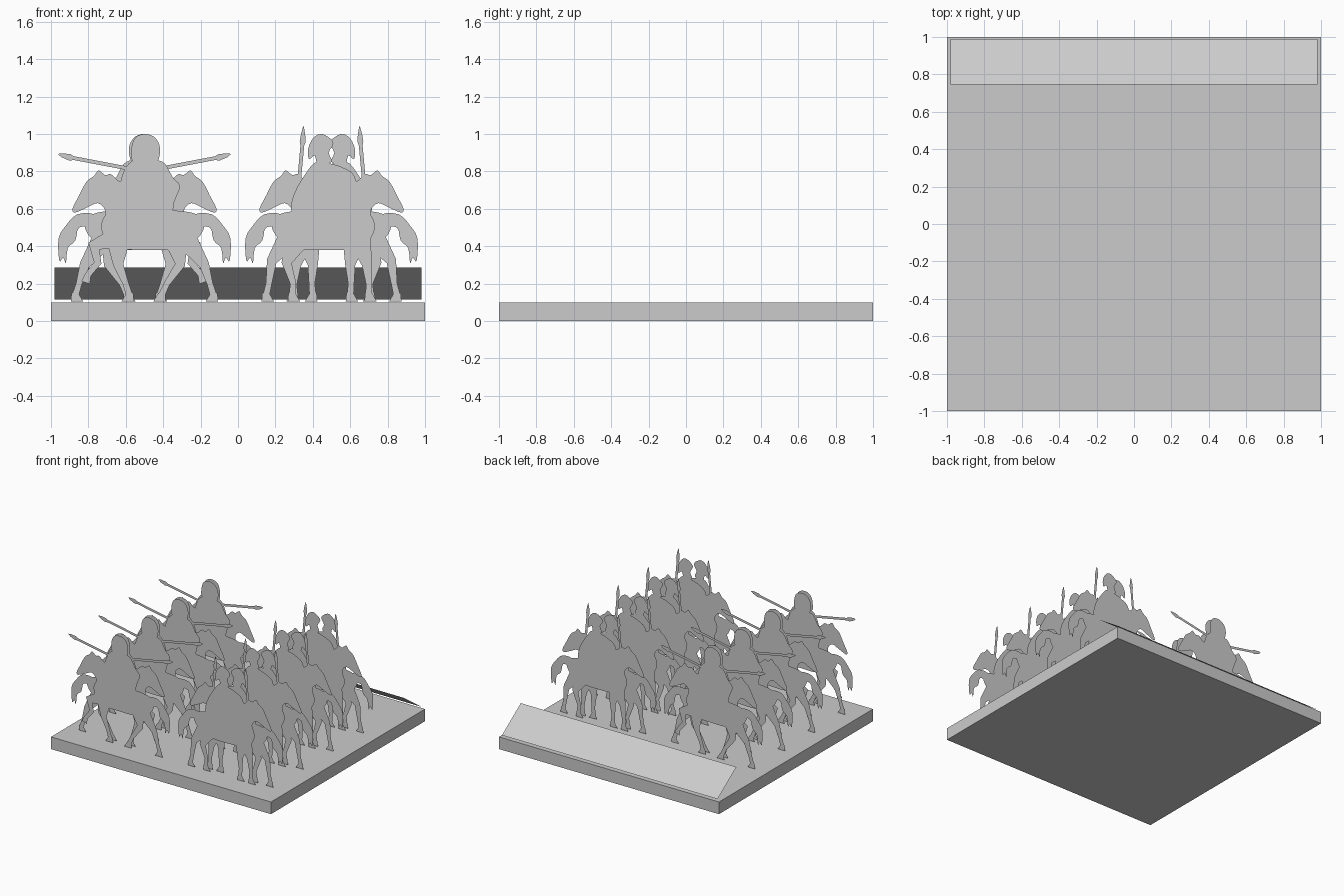
import bpy
import bmesh
from mathutils import Vector
from mathutils.geometry import delaunay_2d_cdt

cube = bpy.data.objects.get("Cube")
if cube:
    bpy.data.objects.remove(cube, do_unlink=True)

GREY = (0.6, 0.6, 0.6, 1)
grey = bpy.data.materials.new("plain grey")
grey.use_nodes = True
grey.diffuse_color = GREY
grey.node_tree.nodes["Principled BSDF"].inputs["Base Color"].default_value = GREY


def add_object(name, mesh, location=(0, 0, 0)):
    obj = bpy.data.objects.new(name, mesh)
    obj.location = location
    bpy.context.collection.objects.link(obj)
    return obj


def finish(bm, name):
    mesh = bpy.data.meshes.new(name)
    bm.to_mesh(mesh)
    bm.free()
    mesh.materials.append(grey)
    return mesh


def rounded(points, steps=3):
    """Closed smooth outline through the points."""
    pts = [Vector(p) for p in points]
    n = len(pts)
    out = []
    for i in range(n):
        a, b, c, d = (pts[(i + k) % n] for k in (-1, 0, 1, 2))
        for s in range(steps):
            t = s / steps
            out.append(b + (c - a) * t / 2 + (a * 2 - b * 5 + c * 4 - d) * t * t / 2
                       + (b * 3 - a - c * 3 + d) * t ** 3 / 2)
    return out


def limb(path):
    """Tapered strip along (x, z, half width) points."""
    left, right = [], []
    pts = [Vector(p[:2]) for p in path]
    for i, p in enumerate(pts):
        along = (pts[min(i + 1, len(pts) - 1)] - pts[max(i - 1, 0)]).normalized()
        side = Vector((-along.y, along.x)) * path[i][2]
        left.append(p + side)
        right.append(p - side)
    return left + right[::-1]


def leg(hip, knee, fetlock, foot):
    """Horse leg with a hoof that points forward (-x)."""
    strip = limb([(*hip, .06), (*knee, .027), (*fetlock, .016), (foot, .135, .018)])
    hoof = [Vector((foot + dx, z)) for dx, z in
            ((-.042, .105), (.024, .105), (.02, .15), (-.016, .15))]
    return [strip, hoof]


def silhouette(name, outlines, facing):
    """Flat sheet covering the union of all outlines."""
    verts, faces = [], []
    for line in outlines:
        pts = [Vector((p.x * facing, p.y)) for p in line]
        area = sum(p.cross(q) for p, q in zip(pts, pts[1:] + pts[:1]))
        if area < 0:
            pts.reverse()
        faces.append(list(range(len(verts), len(verts) + len(pts))))
        verts += pts
    out_v, _, out_f, _, _, origin = delaunay_2d_cdt(verts, [], faces, 1, 1e-5)
    bm = bmesh.new()
    bv = [bm.verts.new((v.x, 0, v.y)) for v in out_v]
    for f, src in zip(out_f, origin):
        if src:
            bm.faces.new([bv[i] for i in f])
    bmesh.ops.delete(bm, geom=[v for v in bm.verts if not v.link_faces], context='VERTS')
    return finish(bm, name)


# Horse parts, facing -x
barrel = rounded([(-.22, .55), (-.22, .46), (-.15, .39), (0, .38), (.12, .38), (.22, .40),
                  (.30, .46), (.32, .54), (.25, .58), (.1, .6), (-.1, .66)])
head = rounded([(-.08, .72), (-.14, .75), (-.18, .785), (-.21, .78), (-.245, .805),
                (-.27, .775), (-.31, .745), (-.35, .67), (-.385, .60), (-.37, .58),
                (-.31, .605), (-.25, .63), (-.21, .59), (-.21, .5), (-.08, .5)])
tail = rounded([(.27, .57), (.36, .57), (.42, .51), (.46, .44), (.455, .32), (.435, .34),
                (.42, .31), (.41, .39), (.37, .43), (.35, .50), (.28, .51)])

# Galloping legs and walking legs
gallop = (leg((.22, .44), (.32, .30), (.35, .2), .37) +
          leg((.17, .42), (.19, .30), (.12, .2), .09) +
          leg((-.14, .42), (-.14, .30), (-.1, .2), -.08))
gallop.append(limb([(-.17, .44, .05), (-.27, .40, .035), (-.25, .31, .02),
                    (-.30, .25, .016), (-.315, .205, .024)]))
walk = (leg((.23, .44), (.32, .32), (.335, .2), .35) +
        leg((.19, .42), (.24, .31), (.205, .2), .21) +
        leg((-.15, .44), (-.19, .30), (-.2, .2), -.2) +
        leg((-.12, .42), (-.1, .30), (-.105, .2), -.1))

# Rider with levelled spear
lancer = [
    rounded([(-.06, .85), (-.07, .92), (-.05, .98), (0, 1), (.05, .985), (.08, .94),
             (.08, .88), (.05, .84)]),
    rounded([(-.1, .82), (-.05, .86), (.06, .86), (.11, .84), (.15, .77), (.19, .72),
             (.16, .64), (.14, .56), (.05, .5), (-.08, .5), (-.12, .62), (-.13, .73)]),
    limb([(.02, .795, .01), (-.39, .873, .01)]),
    limb([(-.37, .868, .008), (-.40, .875, .017), (-.44, .886, .011), (-.46, .892, .002)]),
]

# Rider with crested helmet and upright spear
guard = [
    rounded([(0, .85), (.015, .9), (-.01, .95), (.02, .985), (.06, 1), (.1, .975),
             (.125, .92), (.12, .865), (.09, .885), (.07, .83)]),
    rounded([(0, .84), (.08, .85), (.13, .80), (.2, .68), (.21, .57), (.1, .5), (-.05, .5),
             (-.12, .57), (-.14, .68), (-.12, .78), (-.06, .82)]),
    limb([(-.19, .57, .01), (-.155, .95, .01)]),
    limb([(-.157, .93, .008), (-.154, .96, .016), (-.152, 1, .011), (-.15, 1.04, .002)]),
]

# Two columns of four rows, each row a mirrored pair of flat figures
horse = [barrel, head, tail]
columns = (("lancer", -.5, horse + gallop + lancer, 1),
           ("guard", .5, horse + walk + guard, -1))
for name, x, outlines, front_facing in columns:
    for layer, facing in (("front", front_facing), ("rear", -front_facing)):
        mesh = silhouette(f"{name}_{layer}", outlines, facing)
        for row in range(4):
            y = -.83 + .39 * row + (.04 if layer == "rear" else 0)
            add_object(f"{name}_{layer}_row_{row + 1}", mesh, (x, y, 0))

# Square base
bm = bmesh.new()
bmesh.ops.create_cube(bm, size=2)
bmesh.ops.scale(bm, vec=(1, 1, .05), verts=bm.verts)
add_object("base", finish(bm, "base"), (0, 0, .05))

# Sloping label plate along the back edge
bm = bmesh.new()
bm.faces.new([bm.verts.new(p) for p in
              ((-.98, .745, .285), (.98, .745, .285), (.98, .99, .115), (-.98, .99, .115))])
bm.normal_update()
if bm.faces[:][0].normal.z < 0:
    bmesh.ops.reverse_faces(bm, faces=bm.faces)
add_object("label_plate", finish(bm, "label_plate"))
